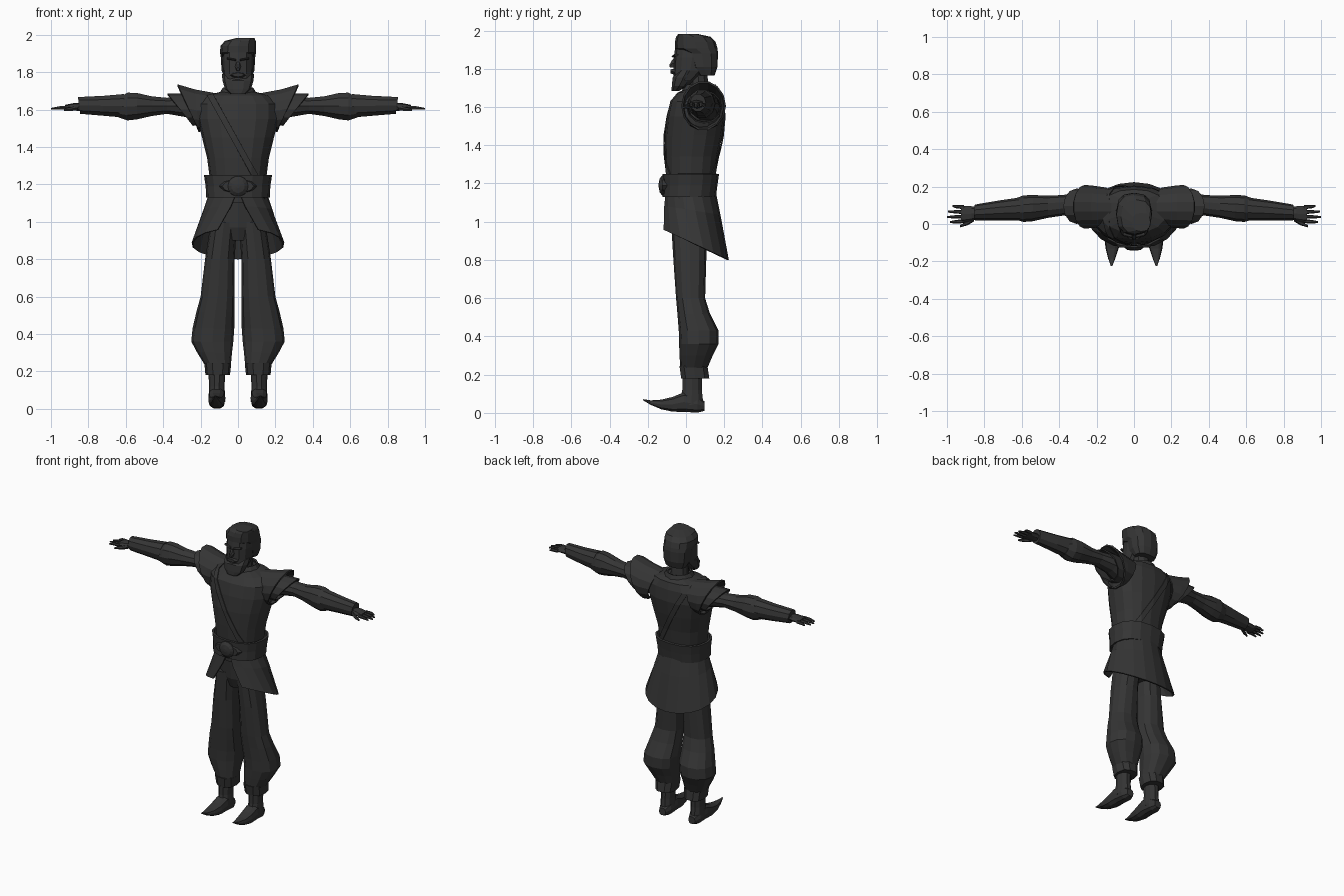
import bpy, bmesh
from math import sin, cos, pi, radians, copysign
from mathutils import Vector as V

mat = bpy.data.materials.new("charcoal")
mat.diffuse_color = (0.035, 0.035, 0.035, 1)


def finish(name, bm, mirror=False, thick=0):
    bmesh.ops.recalc_face_normals(bm, faces=bm.faces)
    me = bpy.data.meshes.new(name)
    bm.to_mesh(me)
    bm.free()
    me.materials.append(mat)
    ob = bpy.data.objects.new(name, me)
    bpy.context.collection.objects.link(ob)
    if thick:
        m = ob.modifiers.new("thick", 'SOLIDIFY')
        m.thickness, m.offset = thick, 0
    if mirror:
        ob.modifiers.new("mirror", 'MIRROR')
    return ob


def grid(rows, closed=True, caps=True):
    """Bridge rows of points into a skin."""
    bm = bmesh.new()
    vs = [[bm.verts.new(p) for p in r] for r in rows]
    n = len(rows[0])
    for a, b in zip(vs, vs[1:]):
        for i in range(n if closed else n - 1):
            j = (i + 1) % n
            bm.faces.new((a[i], a[j], b[j], b[i]))
    if closed and caps:
        bm.faces.new(vs[0])
        bm.faces.new(vs[-1])
    return bm


def ring(c, u, v, sides, p=1.0):
    c, u, v = V(c), V(u), V(v)
    out = []
    for i in range(sides):
        a = 2 * pi * i / sides
        k, s = cos(a), sin(a)
        out.append(c + u * copysign(abs(k) ** p, k) + v * copysign(abs(s) ** p, s))
    return out


def loft(name, secs, sides=12, p=1.0, mirror=False, thick=0, caps=True):
    return finish(name, grid([ring(*s, sides, p) for s in secs], caps=caps), mirror, thick)


def zsec(z, x0, x1, y0, y1):
    """Horizontal section from its extents."""
    return ((x0 + x1) / 2, (y0 + y1) / 2, z), ((x1 - x0) / 2, 0, 0), (0, (y1 - y0) / 2, 0)


def xsec(x, y, z, ry, rz):
    return (x, y, z), (0, ry, 0), (0, 0, rz)


def ysec(y, x, rx, z0, z1):
    return (x, y, (z0 + z1) / 2), (rx, 0, 0), (0, 0, (z1 - z0) / 2)


# Torso
body = [(1.10, .148, -.10, .15), (1.24, .152, -.105, .155), (1.34, .165, -.11, .167),
        (1.45, .192, -.11, .19), (1.55, .218, -.10, .205), (1.63, .22, -.082, .20),
        (1.675, .17, -.045, .185), (1.695, .09, .0, .155)]
loft("torso", [zsec(z, -w, w, a, b) for z, w, a, b in body], 16, .85)

# Diagonal strap: a slice of a slightly inflated torso
bm = grid([ring(*zsec(z, -w - .006, w + .006, a - .006, b + .006), 16, .85) for z, w, a, b in body])
n = V((.45, 0, .25)).normalized()
for d, side in ((.016, 1), (-.016, -1)):
    bmesh.ops.bisect_plane(bm, geom=bm.verts[:] + bm.edges[:] + bm.faces[:],
                           plane_co=V((.0, 0, 1.41)) + n * d, plane_no=n * side, clear_outer=True)
finish("chest_strap", bm, thick=.005)

# Collar and neck
loft("collar", [zsec(1.66, -.11, .11, -.03, .17), zsec(1.715, -.075, .075, .0, .15)], 12, thick=.012, caps=False)
loft("neck", [zsec(1.64, -.06, .06, .02, .13), zsec(1.80, -.05, .05, .01, .11)], 10)

# Head, beard, hair
loft("head", [zsec(1.70, -.05, .05, -.065, .0), zsec(1.74, -.075, .075, -.066, .05),
              zsec(1.79, -.08, .08, -.066, .11), zsec(1.86, -.083, .083, -.064, .13),
              zsec(1.92, -.08, .08, -.055, .13), zsec(1.95, -.06, .06, -.03, .11)], 12, .85)
loft("beard", [zsec(1.683, -.04, .04, -.076, -.035), zsec(1.71, -.07, .07, -.076, .005),
               zsec(1.755, -.083, .083, -.072, .045), zsec(1.79, -.086, .086, -.04, .05)], 10, .8)
loft("hair", [zsec(1.765, -.07, .07, .06, .15), zsec(1.81, -.088, .088, .02, .165),
              zsec(1.88, -.092, .092, .0, .167), zsec(1.905, -.096, .096, -.058, .165),
              zsec(1.94, -.094, .096, -.058, .155), zsec(1.967, -.07, .095, -.052, .13),
              zsec(1.982, -.01, .088, -.04, .06)], 12, .8)
loft("nose", [ysec(-.05, 0, .017, 1.80, 1.87), ysec(-.072, 0, .014, 1.803, 1.85),
              ysec(-.085, 0, .007, 1.807, 1.825)], 6)
loft("moustache", [ysec(-.05, 0, .045, 1.765, 1.80), ysec(-.08, 0, .03, 1.775, 1.797)], 8)
loft("eyebrow", [xsec(.012, -.064, 1.865, .012, .006), xsec(.06, -.052, 1.873, .012, .006)], 6, mirror=True)

# Belt with buckle
loft("belt", [zsec(1.13, -.163, .163, -.115, .15), zsec(1.19, -.166, .166, -.113, .157),
              zsec(1.25, -.175, .175, -.116, .166)], 16, .85, thick=.014, caps=False)
loft("buckle_plate", [ysec(-.10, 0, .10, 1.145, 1.235), ysec(-.125, 0, .085, 1.155, 1.225)], 10)
loft("buckle", [ysec(-.105, 0, .057, 1.133, 1.247), ysec(-.125, 0, .054, 1.136, 1.244),
                ysec(-.138, 0, .036, 1.154, 1.226), ysec(-.143, 0, .01, 1.18, 1.20)], 14)

# Skirt: open at the front, longer at the back
rows = []
for t in (0, .35, 1):
    gap, row = radians(4 + 22 * t), []
    for i in range(17):
        a = gap + (2 * pi - 2 * gap) * i / 16
        x = (.152 + .093 * t) * sin(a)
        y = .025 + .025 * t - cos(a) * (.128 + (.054 if cos(a) > 0 else .042) * t)
        hem = .96 - .16 * (y + .12) / .34
        row.append((x, y, 1.15 + (hem - 1.15) * t))
    rows.append(row)
finish("skirt", grid(rows, closed=False), thick=.008)

# Hips and baggy trousers
loft("hips", [zsec(.90, -.07, .07, -.05, .09), zsec(.97, -.145, .145, -.075, .115),
              zsec(1.12, -.145, .145, -.09, .14)], 12)
loft("trouser_leg", [zsec(1.0, .005, .145, -.078, .115), zsec(.8, .018, .176, -.066, .106),
                     zsec(.6, .018, .2, -.052, .1), zsec(.52, .018, .222, -.045, .125),
                     zsec(.43, .02, .243, -.038, .17), zsec(.36, .025, .25, -.036, .17),
                     zsec(.30, .032, .218, -.034, .14), zsec(.235, .038, .178, -.03, .112)],
     12, .85, mirror=True)
loft("ankle_cuff", [zsec(.18, .043, .174, -.028, .125), zsec(.245, .036, .18, -.037, .115)], 10, .8, mirror=True)

# Boots with curled toes
loft("boot_shaft", [zsec(.20, .068, .158, -.02, .085), zsec(.12, .072, .155, -.022, .085),
                    zsec(.04, .068, .158, -.04, .095)], 10, mirror=True)
loft("boot_foot", [ysec(.098, .112, .025, .01, .06), ysec(.06, .112, .043, .0, .09),
                   ysec(-.01, .113, .046, .003, .11), ysec(-.07, .115, .044, .005, .085),
                   ysec(-.13, .117, .035, .018, .07), ysec(-.185, .119, .019, .042, .066),
                   ysec(-.225, .12, .004, .066, .072)], 10, .75, mirror=True)

# Flared shoulder pads in two layers
loft("shoulder_pad", [((.15, .09, 1.59), (0, .10, 0), (-.03, 0, .095)),
                      ((.22, .092, 1.595), (0, .108, 0), (.01, 0, .11)),
                      ((.265, .092, 1.605), (0, .112, 0), (.06, 0, .128))],
     14, mirror=True, thick=.01, caps=False)
loft("under_pad", [((.20, .095, 1.60), (0, .085, 0), (0, 0, .08)),
                   ((.31, .095, 1.60), (0, .09, 0), (.068, 0, .083))],
     12, mirror=True, thick=.008, caps=False)

# Sleeves and forearm bracers
loft("sleeve", [xsec(.18, .095, 1.605, .085, .085), xsec(.28, .105, 1.615, .068, .058),
                xsec(.38, .10, 1.62, .055, .045), xsec(.46, .092, 1.618, .059, .055),
                xsec(.54, .085, 1.618, .07, .074), xsec(.59, .082, 1.616, .071, .078),
                xsec(.64, .08, 1.61, .055, .055)], 10, mirror=True)
loft("bracer", [xsec(.61, .08, 1.62, .062, .066), xsec(.72, .073, 1.62, .053, .056),
                ((.85, .062, 1.622), (0, .042, 0), (.006, 0, .047))], 10, mirror=True)

# Hands
loft("palm", [xsec(.82, .06, 1.612, .028, .022), xsec(.87, .055, 1.615, .04, .021),
              xsec(.925, .052, 1.612, .046, .013)], 8, mirror=True)
for name, y, tip in (("index", .015, .985), ("middle", .039, 1.0), ("ring", .064, .995), ("little", .09, .97)):
    y2 = y + (y - .05) * .15
    loft(name + "_finger", [xsec(.91, y, 1.611, .0105, .011), xsec(.95, (y + y2) / 2, 1.61, .0095, .010),
                            xsec(tip, y2, 1.604, .005, .005)], 6, mirror=True)
loft("thumb", [xsec(.855, .03, 1.61, .016, .015), xsec(.89, .006, 1.603, .013, .012),
               xsec(.93, -.012, 1.598, .006, .006)], 6, mirror=True)
